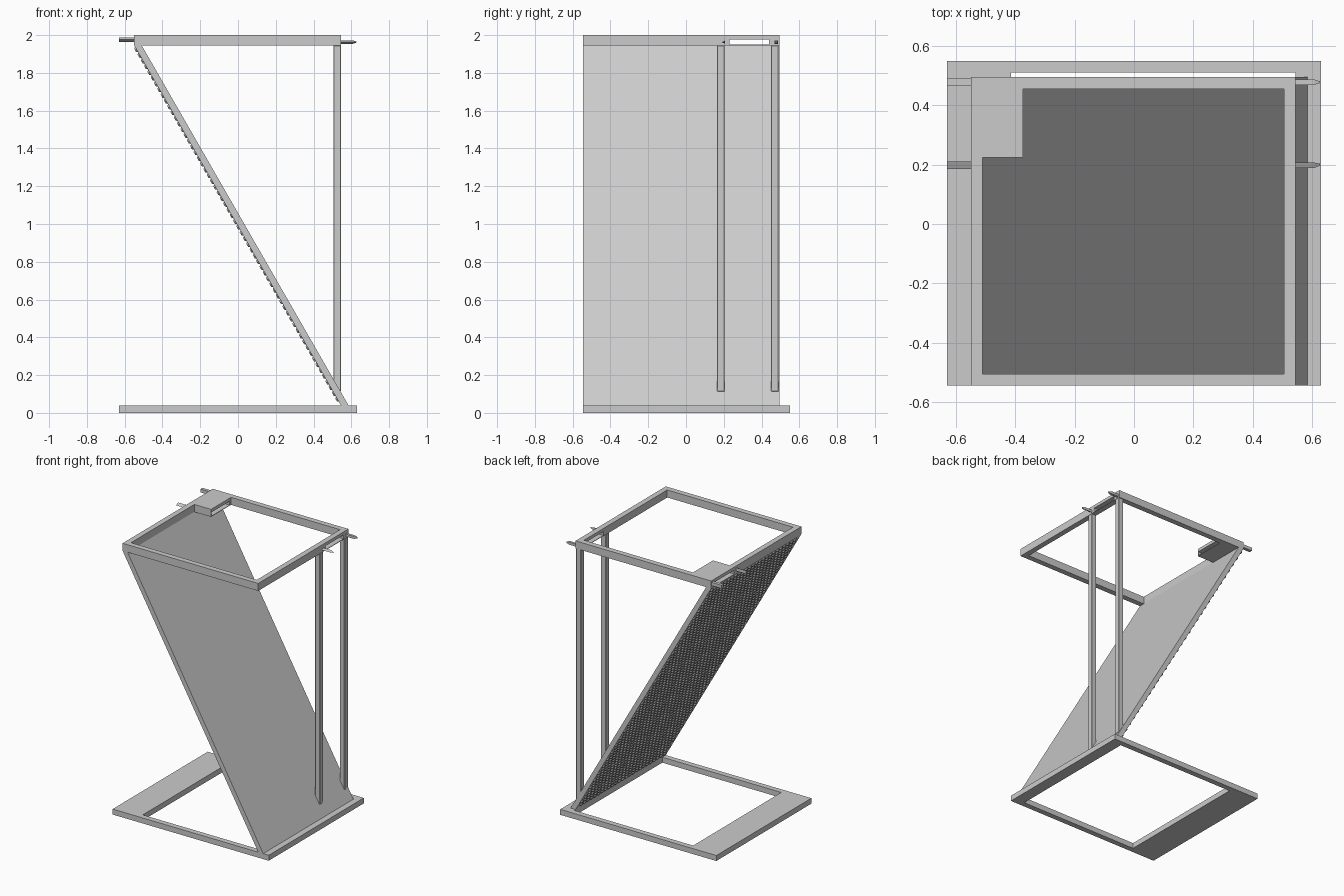
import bpy, bmesh
from mathutils import Matrix, Vector

cube = bpy.data.objects.get("Cube")
if cube:
    bpy.data.objects.remove(cube, do_unlink=True)

grey = bpy.data.materials.new("light_grey")
grey.use_nodes = True
colour = (0.6, 0.6, 0.6, 1)
grey.diffuse_color = colour
grey.node_tree.nodes["Principled BSDF"].inputs["Base Color"].default_value = colour


def finish(name, bm):
    bmesh.ops.recalc_face_normals(bm, faces=bm.faces)
    mesh = bpy.data.meshes.new(name)
    bm.to_mesh(mesh)
    bm.free()
    mesh.materials.append(grey)
    obj = bpy.data.objects.new(name, mesh)
    bpy.context.collection.objects.link(obj)
    return obj


def box(name, x, y, z):
    bm = bmesh.new()
    size = Matrix.Diagonal((x[1] - x[0], y[1] - y[0], z[1] - z[0], 1))
    centre = Vector((sum(x), sum(y), sum(z))) / 2
    bmesh.ops.create_cube(bm, size=1, matrix=Matrix.Translation(centre) @ size)
    return finish(name, bm)


def prism(name, section, axis, start, end, tip=0):
    """Extrude a closed section along x or y; tip adds a tapered +x end."""
    def place(p, t):
        return (t, p[0], p[1]) if axis == "x" else (p[0], t, p[1])
    mid = sum((Vector(p) for p in section), Vector((0, 0))) / len(section)
    rings = [(start, 1), (end - tip, 1)] + ([(end, 0.35)] if tip else [])
    bm = bmesh.new()
    loops = [[bm.verts.new(place(mid + (Vector(p) - mid) * s, t)) for p in section]
             for t, s in rings]
    for a, b in zip(loops, loops[1:]):
        for i in range(len(section)):
            j = (i + 1) % len(section)
            bm.faces.new((a[i], a[j], b[j], b[i]))
    bm.faces.new(loops[0])
    bm.faces.new(loops[-1])
    return finish(name, bm)


def cut(obj, *ranges):
    cutter = box("cutter", *ranges)
    cutter.hide_render = True
    mod = obj.modifiers.new("cut", 'BOOLEAN')
    mod.operation, mod.solver, mod.object = 'DIFFERENCE', 'EXACT', cutter
    bpy.context.view_layer.objects.active = obj
    bpy.ops.object.modifier_apply(modifier=mod.name)
    bpy.data.objects.remove(cutter, do_unlink=True)


# Base frame, wide on the right side
base = box("base_frame", (-0.63, 0.63), (-0.545, 0.55), (0, 0.04))
cut(base, (-0.415, 0.545), (-0.505, 0.51), (-0.1, 0.1))

# Top frame with a corner block and a slot running through it
top = box("top_frame", (-0.55, 0.545), (-0.545, 0.495), (1.945, 2))
cut(top, (-0.375, 0.505), (-0.505, 0.455), (1.9, 2.1))
cut(top, (-0.51, 0.4), (-0.505, 0.225), (1.9, 2.1))
cut(top, (-0.7, 0.7), (0.23, 0.439), (1.949, 1.977))

# Sloping panel
prism("sloping_panel", [(-0.55, 1.946), (-0.51, 1.946), (0.585, 0.04), (0.545, 0.04)],
      "y", -0.545, 0.495)

# Studs on the underside of the panel
along = Vector((1.095, 0, -1.905)).normalized()
across = Vector((0, -1, 0))
out = along.cross(across)
bm = bmesh.new()
for u, v in ((0.025, 0.02), (0.06, 0.04)):
    bmesh.ops.create_cone(bm, cap_ends=True, segments=6, radius1=0.019, radius2=0.011,
                          depth=0.01, matrix=Matrix.Translation((u, v, 0.003)))
studs = finish("panel_studs", bm)
studs.matrix_world = (Matrix.Translation((-0.55, 0.495, 1.945))
                      @ Matrix((along, across, out)).transposed().to_4x4())
for count, step in ((31, (0.07, 0, 0)), (25, (0, 0.04, 0))):
    mod = studs.modifiers.new("repeat", 'ARRAY')
    mod.use_relative_offset = False
    mod.use_constant_offset = True
    mod.constant_offset_displace = step
    mod.count = count

# Two upright posts on the left side
for name, y in (("front_post", 0.165), ("rear_post", 0.45)):
    post = box(name, (0.505, 0.545), (y, y + 0.04), (0.113, 1.946))
    bevel = post.modifiers.new("soft_edges", 'BEVEL')
    bevel.width, bevel.segments = 0.003, 1

# Triangular and square pins at both ends of the slot
for side, start, end, z, r, tip in (("right", -0.63, -0.545, 1.976, 0.012, 0),
                                    ("left", 0.54, 0.627, 1.963, 0.009, 0.02)):
    prism(side + "_triangular_pin",
          [(0.198 - r, z), (0.198 + r, z - r), (0.198 + r, z + r)], "x", start, end, tip)
    prism(side + "_square_pin",
          [(0.478 - r, z - r), (0.478 + r, z - r), (0.478 + r, z + r), (0.478 - r, z + r)],
          "x", start, end, tip)
